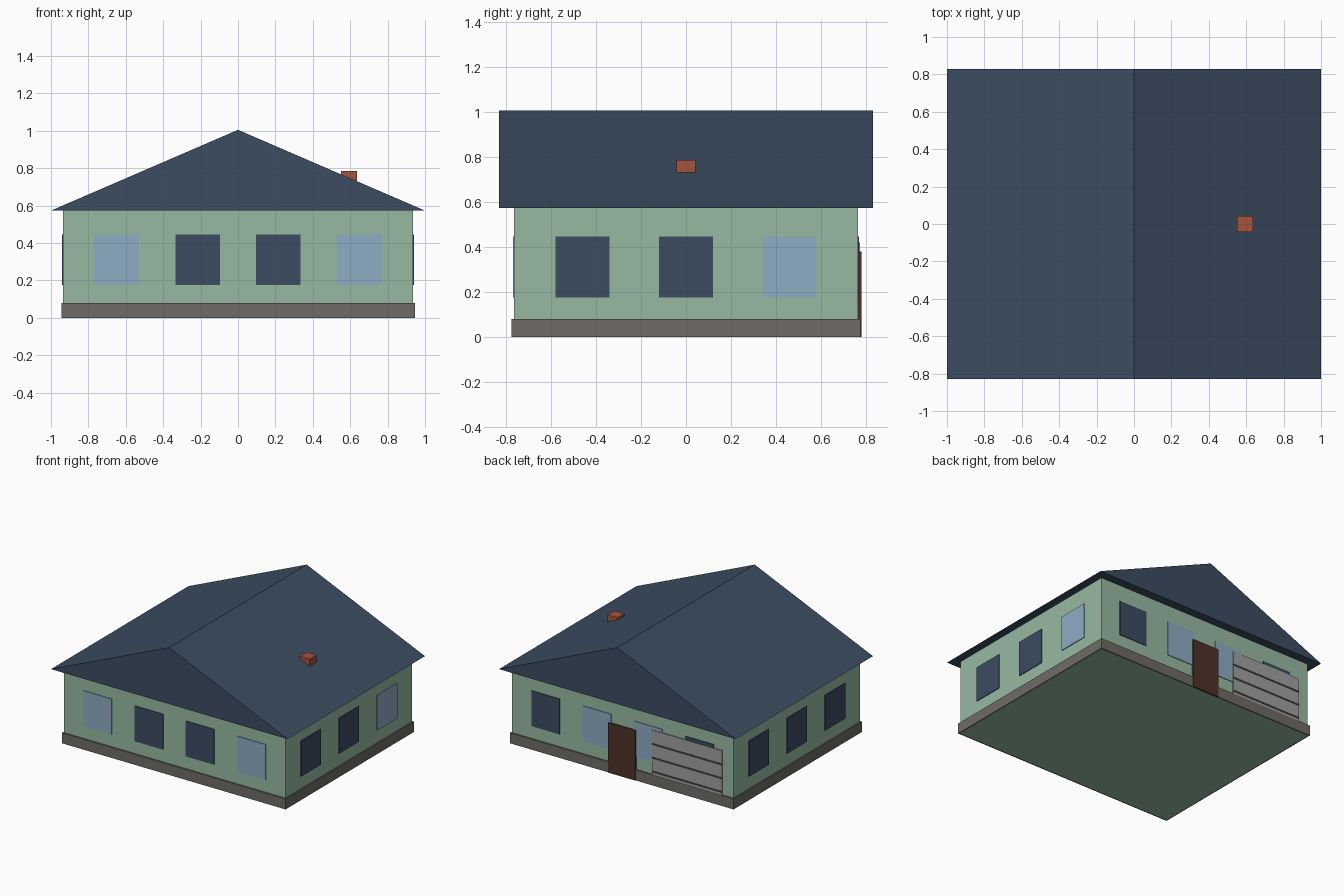
import bpy, bmesh

if "Cube" in bpy.data.objects:
    bpy.data.objects.remove(bpy.data.objects["Cube"])


def material(name, *rgb):
    m = bpy.data.materials.new(name)
    lin = [((c / 255 + 0.055) / 1.055) ** 2.4 for c in rgb]
    m.diffuse_color = (*lin, 1)
    m.use_nodes = True
    m.node_tree.nodes["Principled BSDF"].inputs["Base Color"].default_value = m.diffuse_color
    return m


GREEN = material("wall green", 151, 186, 162)
STONE = material("foundation grey", 112, 108, 102)
SLATE = material("roof slate", 59, 76, 97)
DARK = material("dark glass", 60, 76, 98)
LIGHT = material("lit glass", 143, 172, 196)
BRICK = material("chimney brick", 164, 82, 60)
BROWN = material("door brown", 78, 50, 42)
GREY = material("garage grey", 160, 160, 160)
GROOVE = material("garage groove", 78, 76, 78)


def mesh_object(name, verts, faces, mat):
    me = bpy.data.meshes.new(name)
    me.from_pydata(verts, [], faces)
    bm = bmesh.new()
    bm.from_mesh(me)
    bmesh.ops.recalc_face_normals(bm, faces=bm.faces)
    bm.to_mesh(me)
    bm.free()
    me.materials.append(mat)
    ob = bpy.data.objects.new(name, me)
    bpy.context.collection.objects.link(ob)
    return ob


def box(name, x, y, z, mat):
    verts = [(a, b, c) for a in x for b in y for c in z]
    faces = [(0, 1, 3, 2), (4, 6, 7, 5), (0, 4, 5, 1),
             (2, 3, 7, 6), (0, 2, 6, 4), (1, 5, 7, 3)]
    return mesh_object(name, verts, faces, mat)


WX, WY = 0.935, 0.763      # wall half sizes
FX, FY = 0.945, 0.775      # foundation half sizes
EAVE, RIDGE = 0.573, 1.005

# Walls and the foundation band around them
box("walls", (-WX, WX), (-WY, WY), (0, EAVE + 0.002), GREEN)
ring = [(sx * a, sy * b, z) for z in (0, 0.08) for a, b in ((FX, FY), (WX, WY))
        for sx, sy in ((-1, -1), (1, -1), (1, 1), (-1, 1))]
ring_faces = []
for i in range(4):
    j = (i + 1) % 4
    for a, b in ((0, 8), (8, 12), (12, 4), (4, 0)):
        ring_faces.append((a + i, a + j, b + j, b + i))
mesh_object("foundation", ring, ring_faces, STONE)

# Gable roof as a closed prism
roof = [(x, y, z) for y in (-0.83, 0.83)
        for x, z in ((-1, EAVE), (1, EAVE), (0, RIDGE))]
mesh_object("roof", roof, [(0, 1, 2), (3, 5, 4), (0, 3, 4, 1),
                           (1, 4, 5, 2), (2, 5, 3, 0)], SLATE)

# Chimney
box("chimney", (0.55, 0.635), (-0.042, 0.042), (0.6, 0.785), BRICK)

# Windows as thin plates on the four walls
H, T, ZW = 0.12, 0.006, (0.176, 0.446)
for side, s, glass in (("front", -1, (LIGHT, DARK, DARK, LIGHT)),
                       ("back", 1, (DARK, LIGHT, LIGHT, DARK))):
    for x, mat in zip((-0.65, -0.215, 0.215, 0.65), glass):
        box(side + "_window", (x - H, x + H), sorted((s * WY, s * (WY + T))), ZW, mat)
for side, s, glass in (("left", -1, (DARK, DARK, DARK)),
                       ("right", 1, (DARK, DARK, LIGHT))):
    for y, mat in zip((-0.46, 0, 0.46), glass):
        box(side + "_window", sorted((s * WX, s * (WX + T))), (y - H, y + H), ZW, mat)

# Back door and garage door with groove strips
box("door", (-0.115, 0.115), (WY, 0.779), (0, 0.38), BROWN)
box("garage_door", (-0.845, -0.255), (WY, 0.773), (0.001, 0.42), GREY)
for z in (0.105, 0.21, 0.315):
    box("garage_groove", (-0.845, -0.255), (0.765, 0.777), (z - 0.006, z + 0.006), GROOVE)
